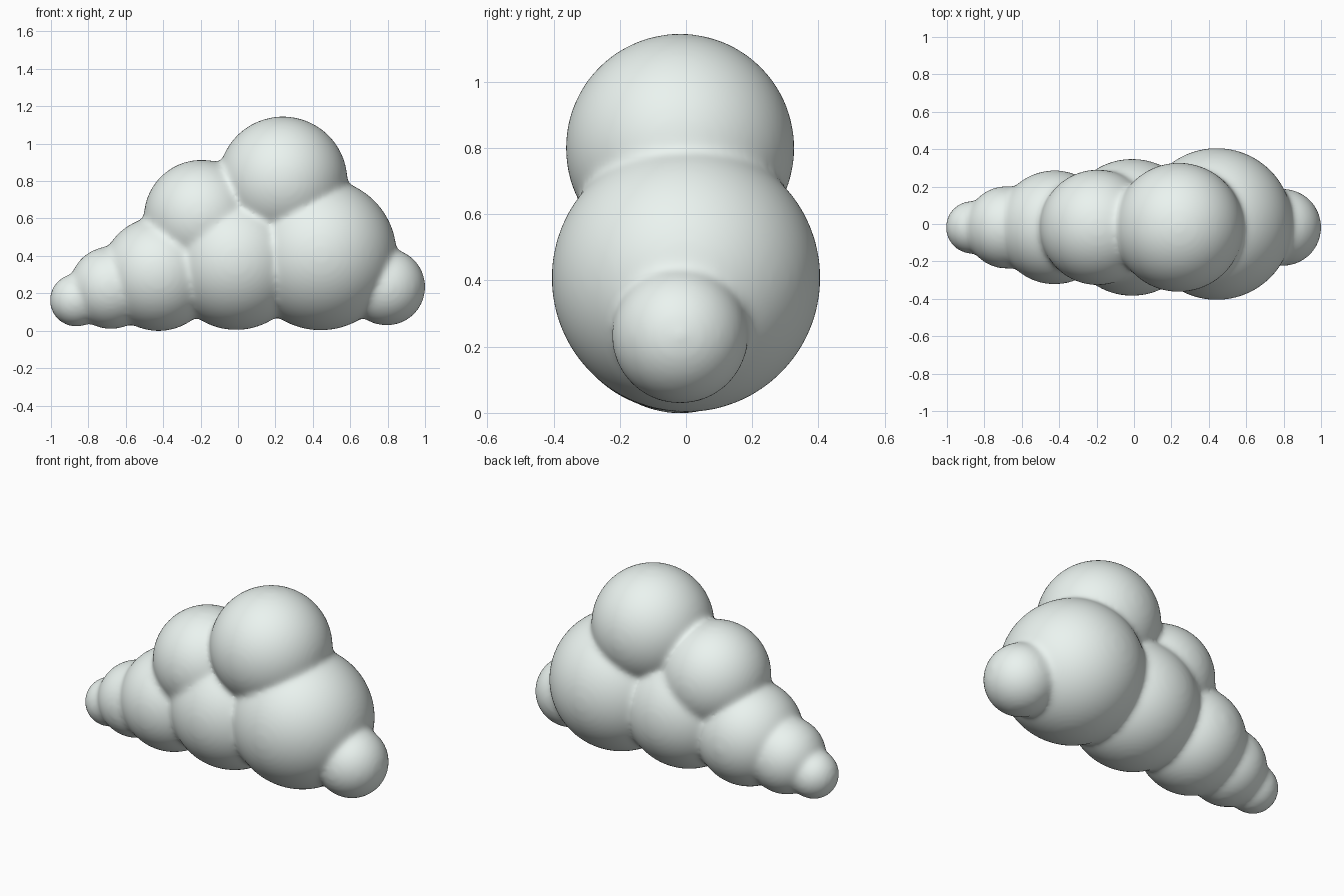
import bpy, bmesh
from mathutils import Matrix

if "Cube" in bpy.data.objects:
    bpy.data.objects.remove(bpy.data.objects["Cube"])

# puffs: x, z, radius
PUFFS = [
    (-0.865, 0.163, 0.135),   # tapering tail
    (-0.68, 0.23, 0.217),
    (-0.425, 0.303, 0.302),
    (-0.01, 0.37, 0.364),     # middle
    (0.442, 0.408, 0.404),    # main body
    (0.795, 0.234, 0.202),    # right end
    (0.24, 0.80, 0.343),      # top
    (-0.195, 0.605, 0.306),   # upper left
]
Y = -0.018

bm = bmesh.new()
for x, z, r in PUFFS:
    grow = 0.001 / r  # offsets the shrinkage from smoothing
    y = 0.0 if r > 0.4 else Y
    bmesh.ops.create_icosphere(bm, subdivisions=5, radius=r + grow,
                               matrix=Matrix.Translation((x, y, z)))
mesh = bpy.data.meshes.new("cloud")
bm.to_mesh(mesh)
bm.free()
cloud = bpy.data.objects.new("cloud", mesh)
bpy.context.collection.objects.link(cloud)

# pale misty white
mat = bpy.data.materials.new("cloud_white")
mat.diffuse_color = (0.83, 0.90, 0.87, 1.0)
mat.use_nodes = True
mat.node_tree.nodes["Principled BSDF"].inputs["Base Color"].default_value = mat.diffuse_color
mesh.materials.append(mat)

# fuse the puffs and soften the creases
remesh = cloud.modifiers.new("fuse", 'REMESH')
remesh.mode = 'VOXEL'
remesh.voxel_size = 0.013
remesh.use_smooth_shade = True
smooth = cloud.modifiers.new("soften", 'SMOOTH')
smooth.factor = 0.5
smooth.iterations = 28
